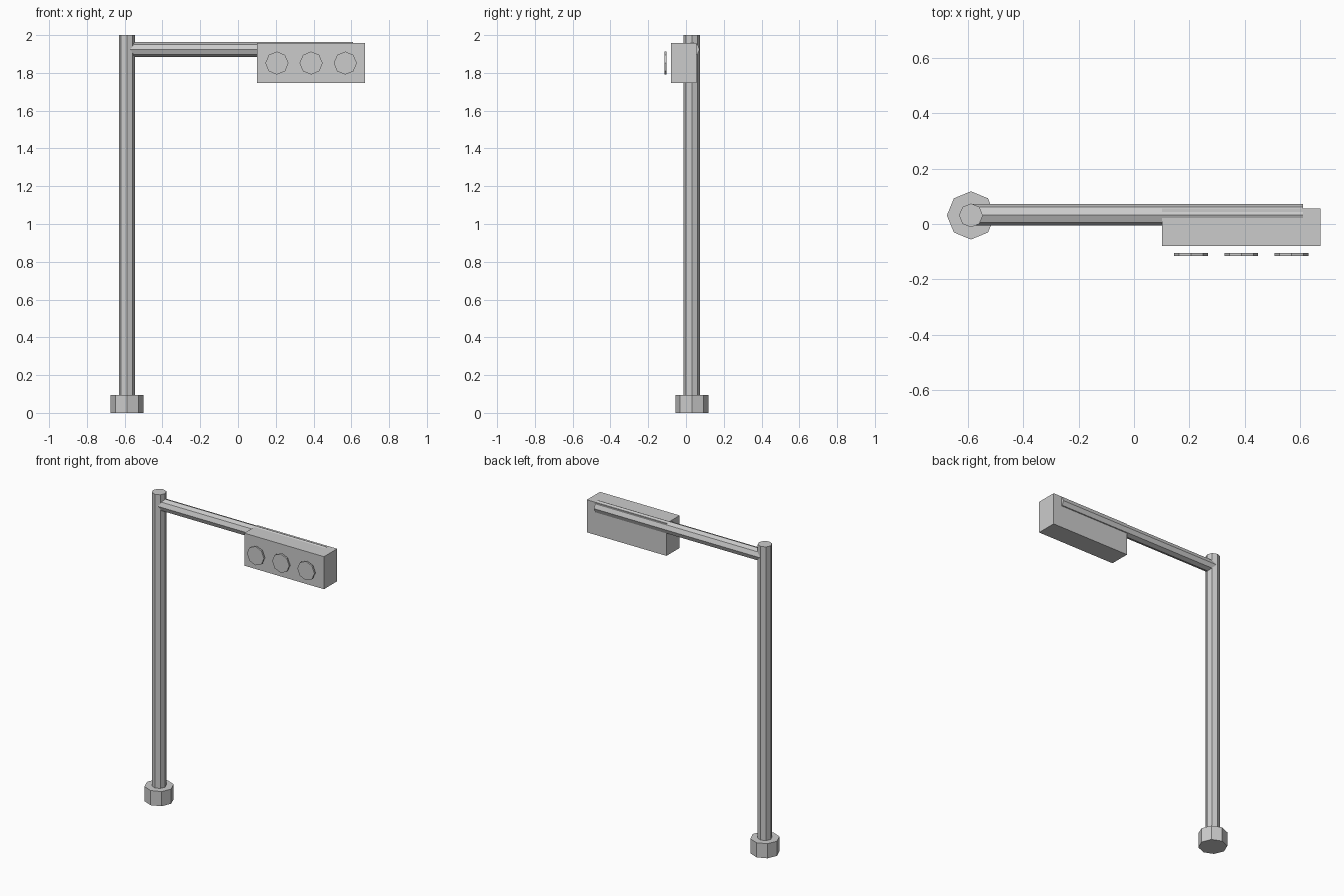
import bpy
from math import pi

if "Cube" in bpy.data.objects:
    bpy.data.objects.remove(bpy.data.objects["Cube"])

AXIS_Y = 0.031   # shared depth of the pole, base and arm


def octagon_prism(name, radius, length, centre, rotation=(0, 0, 0)):
    bpy.ops.mesh.primitive_cylinder_add(vertices=8, radius=radius, depth=length,
                                        location=centre, rotation=rotation)
    bpy.context.object.name = name


# Upright: chunky foot and tall pole
octagon_prism("base", 0.087, 0.095, (-0.588, AXIS_Y, 0.0475))
octagon_prism("pole", 0.043, 2.0, (-0.588, AXIS_Y, 1.0))

# Horizontal arm, from the pole axis into the lamp housing
arm_start, arm_end = -0.588, 0.61
octagon_prism("arm", 0.039, arm_end - arm_start,
              ((arm_start + arm_end) / 2, AXIS_Y + 0.002, 1.924), (0, pi / 2, 0))

# Lamp housing
bpy.ops.mesh.primitive_cube_add(size=1, location=(0.387, -0.012, 1.853))
housing = bpy.context.object
housing.name = "lamp_housing"
housing.scale = (0.572, 0.135, 0.211)

# Three lamp discs standing just in front of the housing
for i in range(3):
    octagon_prism(f"lamp_{i + 1}", 0.061, 0.011,
                  (0.206 + 0.181 * i, -0.1095, 1.852), (pi / 2, 0, 0))
